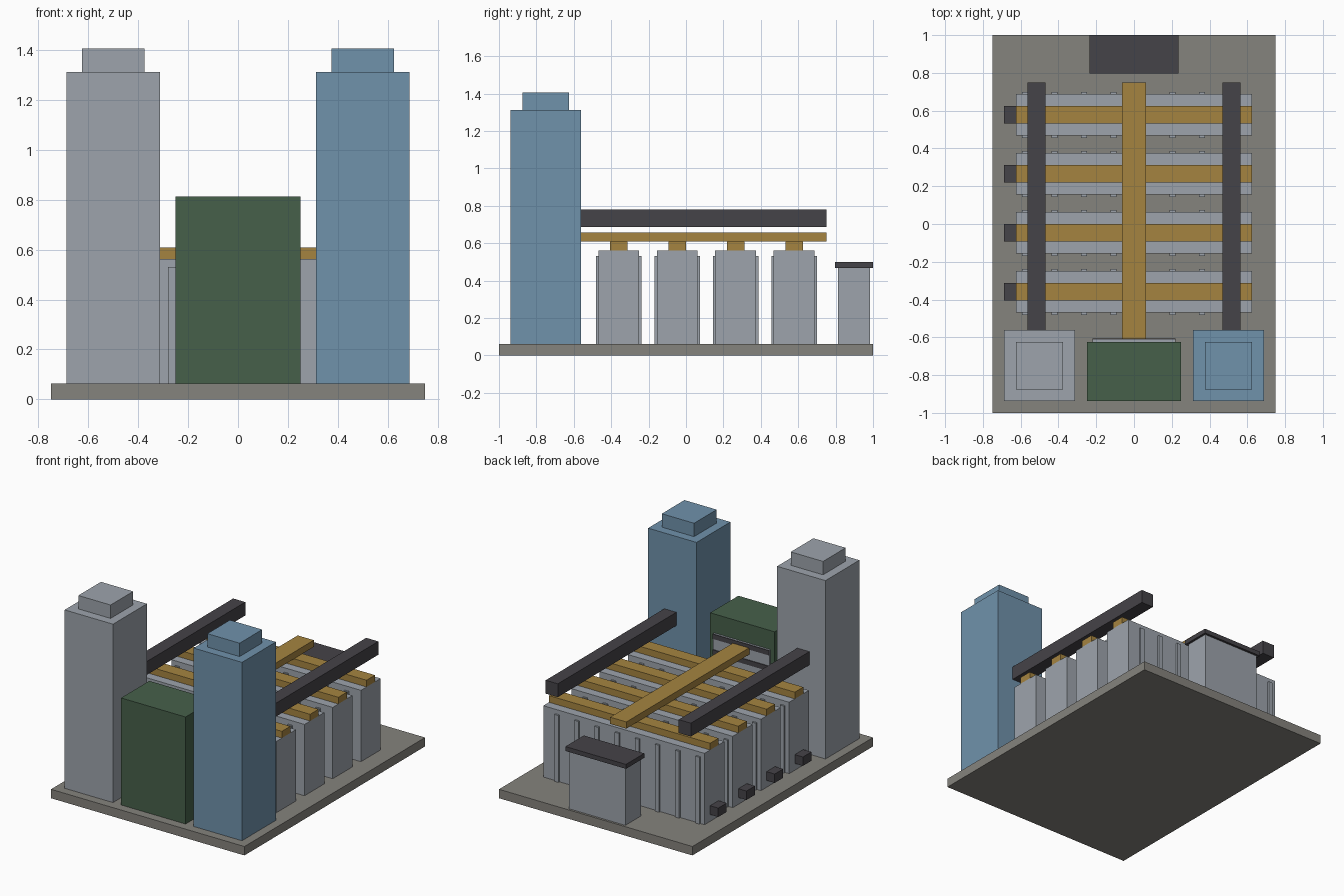
import bpy

if "Cube" in bpy.data.objects:
    bpy.data.objects.remove(bpy.data.objects["Cube"])


def material(name, rgb):
    m = bpy.data.materials.new(name)
    m.diffuse_color = (*rgb, 1.0)
    m.use_nodes = True
    m.node_tree.nodes["Principled BSDF"].inputs["Base Color"].default_value = m.diffuse_color
    return m


GREY = material("pale_grey", (0.337, 0.371, 0.413))
BLUE = material("steel_blue", (0.162, 0.287, 0.407))
GREEN = material("dark_green", (0.061, 0.117, 0.068))
OCHRE = material("ochre", (0.376, 0.231, 0.051))
DARK = material("charcoal", (0.060, 0.056, 0.065))
STONE = material("warm_stone", (0.235, 0.227, 0.205))


def box(name, xs, ys, zs, mat):
    """Box given by its (min, max) range on each axis."""
    verts = [(x, y, z) for x in xs for y in ys for z in zs]
    faces = [(0, 1, 3, 2), (4, 6, 7, 5), (0, 4, 5, 1),
             (2, 3, 7, 6), (0, 2, 6, 4), (1, 5, 7, 3)]
    me = bpy.data.meshes.new(name)
    me.from_pydata(verts, [], faces)
    me.materials.append(mat)
    ob = bpy.data.objects.new(name, me)
    bpy.context.collection.objects.link(ob)
    return ob


FLOOR = 0.0625
box("base_slab", (-0.75, 0.75), (-1, 1), (0, FLOOR), STONE)

# Towers with stepped caps, and the overhead duct running back from each
for side, cx, mat in (("left", -0.5, GREY), ("right", 0.5, BLUE)):
    box(side + "_tower", (cx - 0.1875, cx + 0.1875), (-0.9375, -0.5625), (FLOOR, 1.3125), mat)
    box(side + "_tower_cap", (cx - 0.125, cx + 0.125), (-0.875, -0.625), (1.3125, 1.4063), mat)
    dx = 0.5156 if cx > 0 else -0.5156
    box(side + "_duct", (dx - 0.0469, dx + 0.0469), (-0.5625, 0.75), (0.6875, 0.7813), DARK)

# Front block with a louvred panel on its rear
box("front_block", (-0.25, 0.25), (-0.9375, -0.625), (FLOOR, 0.8125), GREEN)
box("rear_panel", (-0.2188, 0.2188), (-0.625, -0.6125), (FLOOR, 0.68), GREY)
for i in range(6):
    top = 0.68 - i * 0.11
    box(f"louvre_{i + 1}", (-0.2188, 0.2188), (-0.6125, -0.607), (top - 0.035, top - 0.001), DARK)

# Four ribbed hall rows, each with a roof beam and a side unit
for r in range(4):
    cy = -0.3594 + 0.3125 * r
    row = f"row_{r + 1}"
    box(row + "_hall", (-0.625, 0.625), (cy - 0.1094, cy + 0.1094), (FLOOR, 0.5625), GREY)
    box(row + "_roof_beam", (-0.625, 0.625), (cy - 0.0469, cy + 0.0469), (0.5625, 0.6094), OCHRE)
    box(row + "_side_unit", (-0.6875, -0.625), (cy - 0.0469, cy + 0.0469), (0.1094, 0.1719), DARK)
    for i in range(8):
        x = -0.5938 + 0.15625 * i
        for s, label in ((-1, "front"), (1, "back")):
            ys = sorted((cy + s * 0.1094, cy + s * 0.122))
            box(f"{row}_{label}_rib_{i + 1}", (x, x + 0.03125), ys, (FLOOR, 0.5313), GREY)

# Central spine beam across all rows
box("spine_beam", (-0.0625, 0.0625), (-0.6125, 0.75), (0.6094, 0.6563), OCHRE)

# Rear hut with a flat roof
box("rear_hut", (-0.2188, 0.2188), (0.8125, 0.9844), (FLOOR, 0.4688), GREY)
box("rear_hut_roof", (-0.2344, 0.2344), (0.7969, 1.0), (0.4688, 0.5), DARK)
